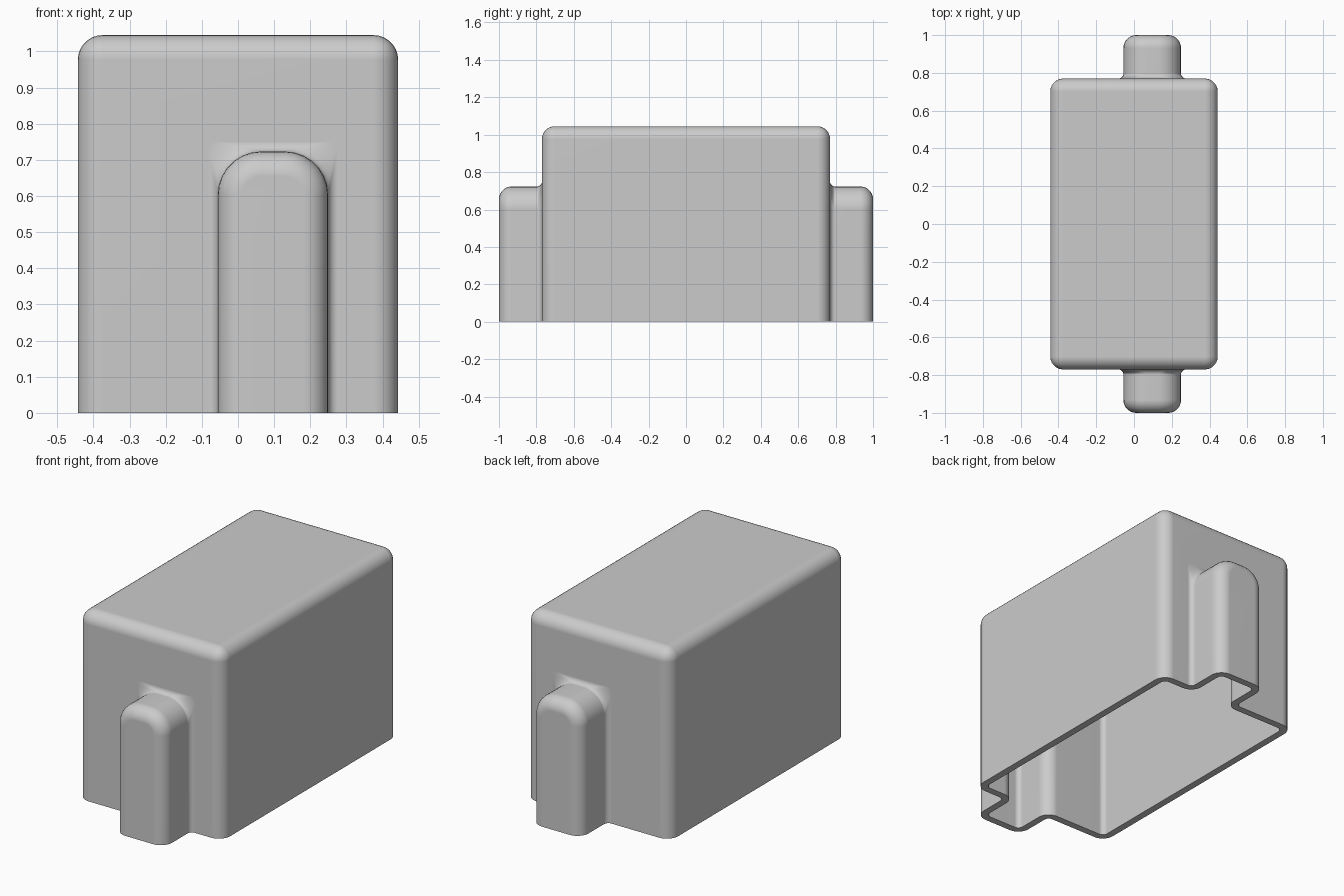
import bpy, bmesh, math

HALF_X, HALF_Y, TOP = 0.443, 0.77, 1.045
ROUND = 0.068                       # edge rounding of body and lugs
LUG_X, LUG_HALF, LUG_TOP, LUG_END, ARCH = 0.0965, 0.1525, 0.723, 1.0, 0.12
FILLET, WALL, STEPS = 0.027, 0.04, 7

if "Cube" in bpy.data.objects:
    bpy.data.objects.remove(bpy.data.objects["Cube"], do_unlink=True)

grey = bpy.data.materials.new("light grey")
grey.use_nodes = True
grey.diffuse_color = (0.6, 0.6, 0.6, 1)
grey.node_tree.nodes["Principled BSDF"].inputs["Base Color"].default_value = (0.6, 0.6, 0.6, 1)


def to_object(name, bm):
    bmesh.ops.recalc_face_normals(bm, faces=bm.faces)
    mesh = bpy.data.meshes.new(name)
    bm.to_mesh(mesh)
    bm.free()
    mesh.materials.append(grey)
    obj = bpy.data.objects.new(name, mesh)
    bpy.context.collection.objects.link(obj)
    return obj


def box(name, hx, hy, bottom, top, radius=0):
    """Box with every edge rounded except those around the bottom."""
    bm = bmesh.new()
    bmesh.ops.create_cube(bm, size=2)
    for v in bm.verts:
        v.co = (v.co.x * hx, v.co.y * hy, top if v.co.z > 0 else bottom)
    if radius:
        edges = [e for e in bm.edges if max(v.co.z for v in e.verts) > bottom + 0.01]
        bmesh.ops.bevel(bm, geom=edges, offset=radius, segments=STEPS,
                        profile=0.5, affect='EDGES')
    return to_object(name, bm)


def arch(half, top, radius, bottom):
    """Upright outline with two rounded top corners."""
    pts = [(-half, bottom)]
    for sign in (-1, 1):
        for i in range(STEPS + 1):
            a = math.pi / 2 * (i / STEPS if sign < 0 else 1 - i / STEPS)
            pts.append((sign * (half - radius + radius * math.cos(a)),
                        top - radius + radius * math.sin(a)))
    return pts + [(half, bottom)]


def lug(name, side, inset, bottom):
    """Arched lug lofted outwards from inside the body, flared at the wall."""
    r, f, wall = ROUND - inset, FILLET + inset, HALF_Y - inset
    sections = [(wall - 0.1, f, 1)]
    for i in range(STEPS + 1):                      # flare at the wall
        a = math.pi / 2 * i / STEPS
        sections.append((wall + f * (1 - math.cos(a)), f * (1 - math.sin(a)),
                         1 - math.sin(a)))
    for i in range(STEPS + 1):                      # rounded outer end
        a = math.pi / 2 * i / STEPS
        sections.append((LUG_END - inset - r + r * math.sin(a), -r * (1 - math.cos(a)), 0))
    bm = bmesh.new()
    rings = []
    for y, grow, square in sections:
        corner = ARCH - inset + min(grow, 0)
        corner += (0.02 - corner) * square
        outline = arch(LUG_HALF - inset + grow, LUG_TOP - inset + grow, corner, bottom)
        rings.append([bm.verts.new((LUG_X + x, side * y, z)) for x, z in outline])
    for a, b in zip(rings, rings[1:]):
        for i in range(len(a)):
            j = (i + 1) % len(a)
            bm.faces.new((a[i], a[j], b[j], b[i]))
    bm.faces.new(rings[0])
    bm.faces.new(rings[-1])
    return to_object(name, bm)


def combine(target, tool, operation):
    mod = target.modifiers.new(operation.title(), 'BOOLEAN')
    mod.operation, mod.solver, mod.object = operation, 'EXACT', tool
    bpy.context.view_layer.objects.active = target
    bpy.ops.object.modifier_apply(modifier=mod.name)
    bpy.data.objects.remove(tool, do_unlink=True)


def solid(name, inset, bottom):
    """Body with front and back lugs, shrunk by inset."""
    body = box(name, HALF_X - inset, HALF_Y - inset, bottom, TOP - inset, ROUND - inset)
    for side, label in ((-1, "front_lug"), (1, "back_lug")):
        combine(body, lug(label, side, inset, bottom), 'UNION')
    return body


# Hollow the cover, then trim it flat at the open base
cover = solid("hollow_cover", 0, -0.1)
combine(cover, solid("cavity", WALL, -0.2), 'DIFFERENCE')
combine(cover, box("base_trim", 2, 2, -1, 0), 'DIFFERENCE')

# Smooth shading with crisp rim
bpy.ops.object.select_all(action='DESELECT')
cover.select_set(True)
bpy.context.view_layer.objects.active = cover
bpy.ops.object.shade_smooth_by_angle(angle=math.radians(35))
weighted = cover.modifiers.new("Weighted normals", 'WEIGHTED_NORMAL')
weighted.keep_sharp = True
